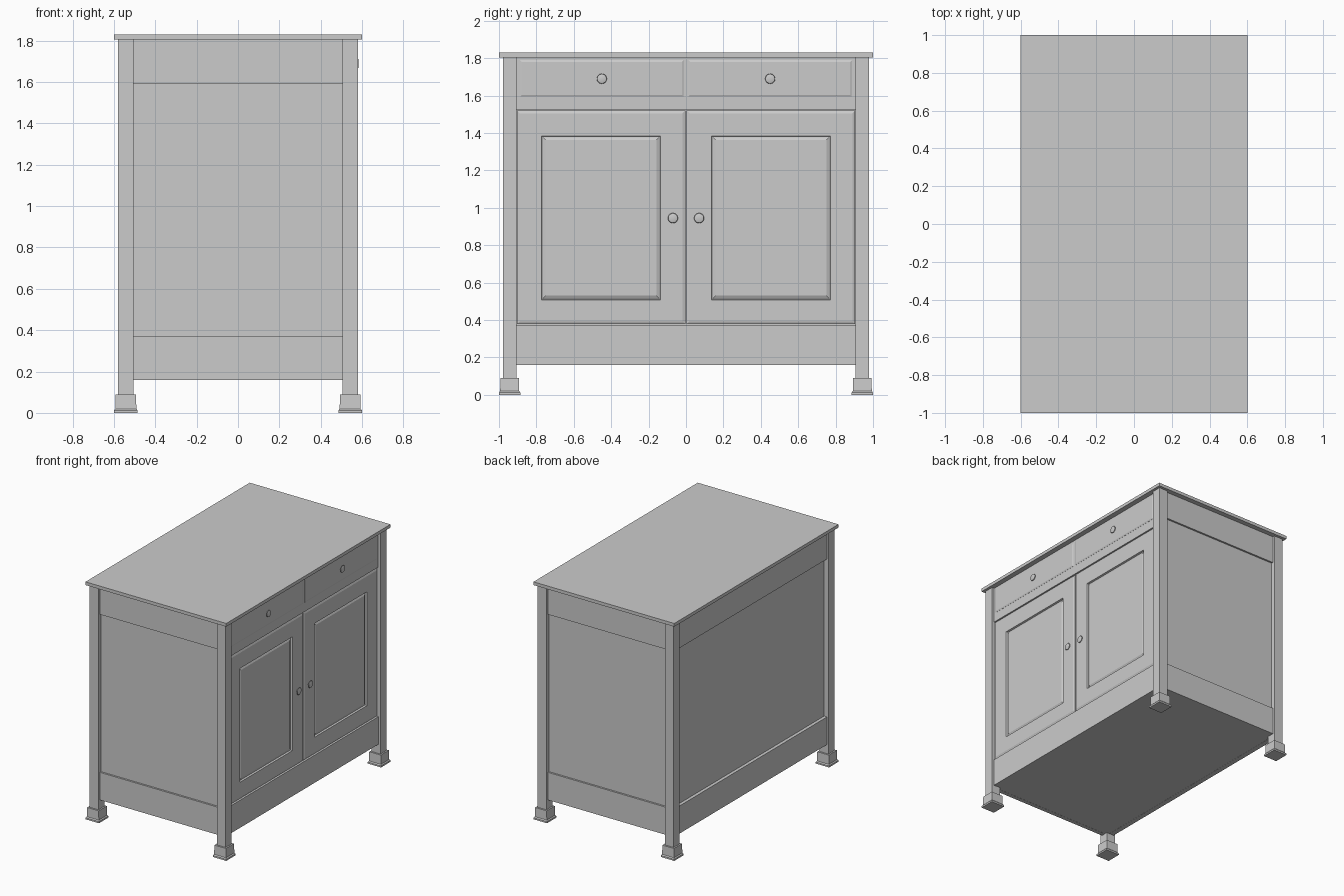
import bpy, bmesh, math
from mathutils import Matrix

if "Cube" in bpy.data.objects:
    bpy.data.objects.remove(bpy.data.objects["Cube"])


def finish(name, bm):
    bmesh.ops.recalc_face_normals(bm, faces=bm.faces)
    mesh = bpy.data.meshes.new(name)
    bm.to_mesh(mesh)
    bm.free()
    ob = bpy.data.objects.new(name, mesh)
    bpy.context.collection.objects.link(ob)
    return ob


def box(name, x0, x1, y0, y1, z0, z1):
    bm = bmesh.new()
    size = Matrix.Diagonal((abs(x1 - x0), abs(y1 - y0), abs(z1 - z0), 1))
    mid = Matrix.Translation(((x0 + x1) / 2, (y0 + y1) / 2, (z0 + z1) / 2))
    bmesh.ops.create_cube(bm, size=1, matrix=mid @ size)
    return finish(name, bm)


def loft(name, rings):
    """Join successive rings of points with quads and cap both ends."""
    bm = bmesh.new()
    loops = [[bm.verts.new(p) for p in r] for r in rings]
    n = len(loops[0])
    for a, b in zip(loops, loops[1:]):
        for i in range(n):
            j = (i + 1) % n
            bm.faces.new((a[i], a[j], b[j], b[i]))
    bm.faces.new(loops[0])
    bm.faces.new(loops[-1])
    return finish(name, bm)


def yz_rect(x, y0, y1, z0, z1, inset=0):
    y0, y1, z0, z1 = y0 + inset, y1 - inset, z0 + inset, z1 - inset
    return [(x, y0, z0), (x, y1, z0), (x, y1, z1), (x, y0, z1)]


def knob(name, x, y, z):
    profile = [(-0.003, 0.013), (0.005, 0.011), (0.008, 0.022), (0.011, 0.027),
               (0.015, 0.025), (0.018, 0.017)]
    n = 20
    rings = [[(x + d, y + r * math.cos(2 * math.pi * i / n), z + r * math.sin(2 * math.pi * i / n))
              for i in range(n)] for d, r in profile]
    ob = loft(name, rings)
    bpy.context.view_layer.objects.active = ob
    ob.select_set(True)
    bpy.ops.object.shade_smooth_by_angle(angle=math.radians(40))
    ob.select_set(False)


# Top board and inner carcass, whose faces are the recessed panels
box("top_board", -0.6, 0.6, -1, 1, 1.805, 1.83)
box("carcass", -0.543, 0.54, -0.948, 0.948, 0.161, 1.806)

# Corner posts with flared square feet
for sx, ex in ((-1, "back"), (1, "front")):
    for sy, ey in ((-1, "left"), (1, "right")):
        cx, cy = sx * 0.5425, sy * 0.9425
        box(f"{ex}_{ey}_leg", cx - 0.0375, cx + 0.0375, cy - 0.036, cy + 0.036, 0.08, 1.806)
        loft(f"{ex}_{ey}_foot", [
            [(cx + a * h, cy + b * h, z) for a, b in ((-1, -1), (1, -1), (1, 1), (-1, 1))]
            for z, h in ((0, 0.0575), (0.012, 0.0575), (0.02, 0.051), (0.09, 0.049))])

# Rails on the two ends and on the back
for level, z0, z1 in (("lower", 0.16, 0.373), ("upper", 1.59, 1.806)):
    for s, side in ((-1, "left"), (1, "right")):
        box(f"{side}_{level}_rail", -0.51, 0.51, s * 0.93, s * 0.962, z0, z1)
    box(f"back_{level}_rail", -0.568, -0.53, -0.91, 0.91, z0, z1)

# Door-side rails
box("front_lower_rail", 0.53, 0.562, -0.91, 0.91, 0.16, 0.373)
box("front_upper_rail", 0.53, 0.56, -0.91, 0.91, 1.524, 1.806)

# Doors with sunk, fielded panels, and drawer fronts above
for s, side in ((-1, "left"), (1, "right")):
    edge = sorted((s * 0.004, s * 0.904))
    field = sorted((s * 0.136, s * 0.773))
    door, panel = (*edge, 0.378, 1.52), (*field, 0.508, 1.385)
    loft(f"{side}_door", [
        yz_rect(0.53, *door), yz_rect(0.552, *door), yz_rect(0.558, *door, 0.015),
        yz_rect(0.558, *panel), yz_rect(0.545, *panel, 0.004),
        yz_rect(0.545, *panel, 0.008), yz_rect(0.552, *panel, 0.022)])
    drawer = (*sorted((s * 0.012, s * 0.888)), 1.594, 1.79)
    loft(f"{side}_drawer_front", [
        yz_rect(0.55, *drawer), yz_rect(0.561, *drawer), yz_rect(0.565, *drawer, 0.01)])
    knob(f"{side}_door_knob", 0.558, s * 0.07, 0.945)
    knob(f"{side}_drawer_knob", 0.565, s * 0.45, 1.69)
